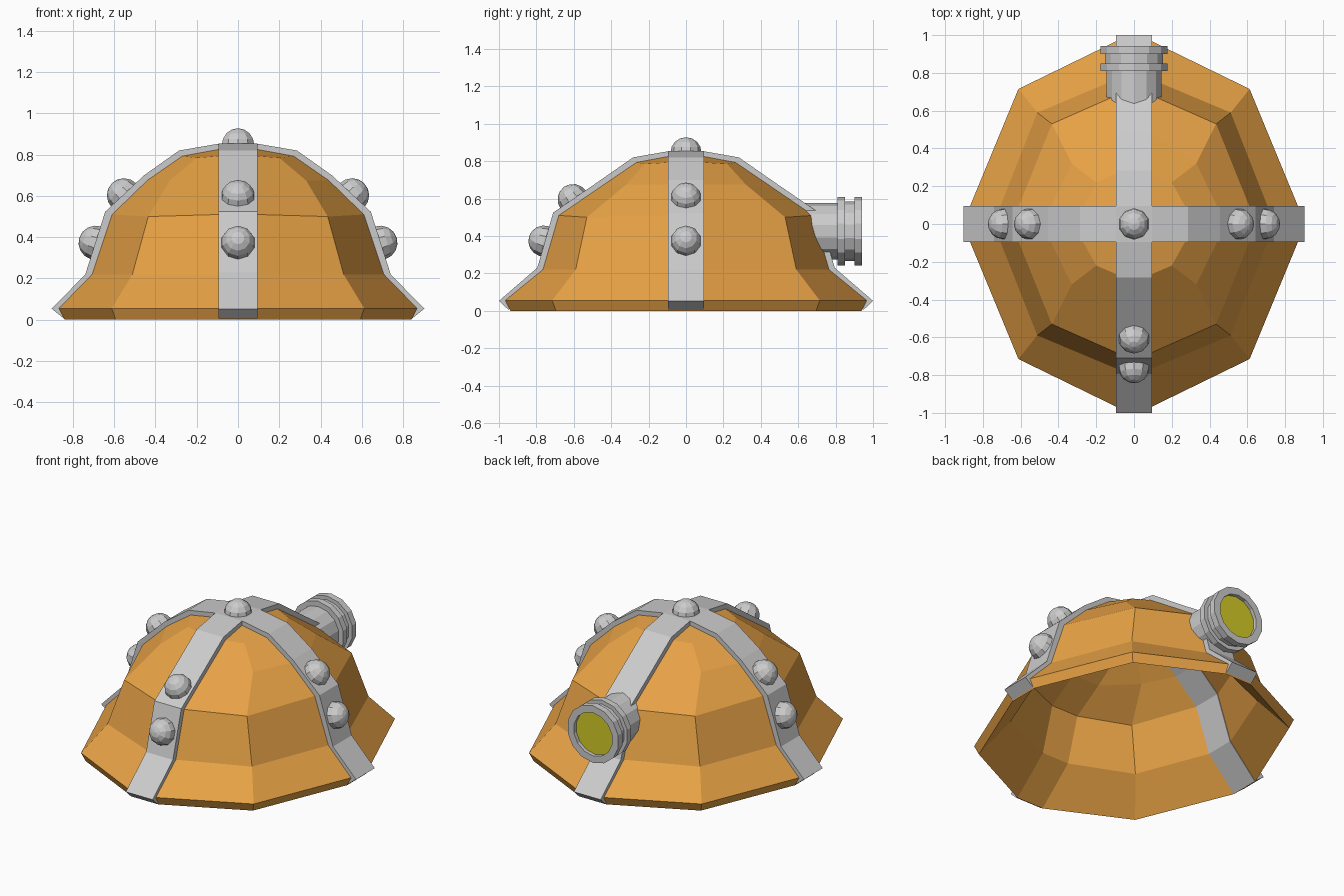
import bpy, bmesh, math
from mathutils import Vector

if "Cube" in bpy.data.objects:
    bpy.data.objects.remove(bpy.data.objects["Cube"])

W = 0.095  # half width of a strap
# dome levels: x reach, corner x, corner y, y reach, z at x, corner and y, inner offset (radial, down)
LEVELS = [
    (0.868, 0.612, 0.715, 0.967, 0.055, 0.055, 0.055, 0.028, 0.055),
    (0.707, 0.512, 0.590, 0.765, 0.220, 0.220, 0.220, 0.055, 0.020),
    (0.610, 0.435, 0.530, 0.680, 0.510, 0.500, 0.510, 0.055, 0.030),
    (0.440, 0.330, 0.320, 0.475, 0.675, 0.675, 0.650, 0.040, 0.050),
    (0.270, 0.200, 0.220, 0.265, 0.793, 0.785, 0.793, 0.020, 0.055),
]
CAP_Z = 0.825


def material(name, color):
    m = bpy.data.materials.new(name)
    m.diffuse_color = (*color, 1)
    m.use_nodes = True
    m.node_tree.nodes["Principled BSDF"].inputs["Base Color"].default_value = m.diffuse_color
    return m


def finish(name, bm, mat=None):
    bmesh.ops.recalc_face_normals(bm, faces=bm.faces[:])
    me = bpy.data.meshes.new(name)
    bm.to_mesh(me)
    bm.free()
    ob = bpy.data.objects.new(name, me)
    bpy.context.collection.objects.link(ob)
    if mat:
        me.materials.append(mat)
    return ob


def ring(level, inner):
    ax, cx, cy, ay, zx, zc, zy, dr, dz = level
    if inner:
        ax, ay, cx, cy = ax - dr, ay - dr, cx - dr * 0.7, cy - dr * 0.7
        zx, zc, zy = zx - dz, zc - dz, zy - dz
    q = [(ax, W, zx), (cx, cy, zc), (W, ay, zy)]
    mx = [(-x, y, z) for x, y, z in reversed(q)]
    return q + mx + [(-x, -y, z) for x, y, z in q] + [(-x, -y, z) for x, y, z in mx]


# Helmet shell: outer and inner skin joined at the rim
orange = material("orange", (0.8, 0.36, 0.06))
bm = bmesh.new()
rims = []
for inner in (False, True):
    rows = [[bm.verts.new(p) for p in ring(l, inner)] for l in LEVELS]
    for a, b in zip(rows, rows[1:]):
        for i in range(12):
            j = (i + 1) % 12
            bm.faces.new((a[i], a[j], b[j], b[i]))
    zc = CAP_Z - (0.06 if inner else 0)
    cap = [bm.verts.new((sx * W, sy * W, zc)) for sx, sy in ((1, 1), (-1, 1), (-1, -1), (1, -1))]
    top = rows[-1]
    for k in range(4):
        i = 3 * k
        bm.faces.new((top[i], top[i + 1], top[i + 2], cap[k]))
        bm.faces.new((top[i + 2], top[(i + 3) % 12], cap[(k + 1) % 4], cap[k]))
    bm.faces.new(cap)
    rims.append(rows[0])
for i in range(12):
    j = (i + 1) % 12
    bm.faces.new((rims[0][i], rims[0][j], rims[1][j], rims[1][i]))
finish("helmet_shell", bm, orange)


# Straps: solid bands following the shell section over the top
def strap(name, axis, outer, sink):
    inner = []
    for l in LEVELS:
        r, z = (l[0], l[4]) if axis == 0 else (l[3], l[6])
        inner.append((r - l[7] - sink, max(z - l[8] - sink * 0.5, 0)))
    inner.append((W, CAP_Z - 0.06 - sink))
    outer = outer + [(-r, z) for r, z in reversed(outer)]
    inner = inner + [(-r, z) for r, z in reversed(inner)]
    bm = bmesh.new()

    def pair(r, z):
        return [bm.verts.new((r, s * W, z) if axis == 0 else (s * W, r, z)) for s in (-1, 1)]
    o = [pair(*p) for p in outer]
    n = [pair(*p) for p in inner]
    for i in range(len(o) - 1):
        a, b, c, d = o[i], o[i + 1], n[i + 1], n[i]
        bm.faces.new((a[0], a[1], b[1], b[0]))
        bm.faces.new((d[0], d[1], c[1], c[0]))
        for s in (0, 1):
            bm.faces.new((a[s], b[s], c[s], d[s]))
    for e in (0, -1):
        bm.faces.new((o[e][0], o[e][1], n[e][1], n[e][0]))
    finish(name, bm)


strap("side_strap", 0, [(0.903, 0.053), (0.74, 0.22), (0.644, 0.523),
                        (0.455, 0.70), (0.286, 0.82), (W, 0.853)], 0.004)
strap("front_back_strap", 1, [(1.0, 0.053), (0.795, 0.23), (0.71, 0.525),
                              (0.49, 0.676), (0.283, 0.82), (W, 0.853)], -0.01)


# Domed bolts, poles facing outward
def bolt(name, loc, normal):
    bpy.ops.mesh.primitive_uv_sphere_add(segments=10, ring_count=8, radius=0.083, location=loc)
    ob = bpy.context.object
    ob.name = name
    ob.rotation_euler = Vector(normal).to_track_quat('Z', 'Y').to_euler()


bolt("top_bolt", (0, 0, 0.845), (0, 0, 1))
for s, side in ((-1, "left"), (1, "right")):
    bolt(side + "_upper_bolt", (s * 0.553, 0, 0.603), (s * 0.7, 0, 0.7))
    bolt(side + "_lower_bolt", (s * 0.69, 0, 0.373), (s * 0.95, 0, 0.3))
bolt("front_upper_bolt", (0, -0.604, 0.595), (0, -0.57, 0.82))
bolt("front_lower_bolt", (0, -0.76, 0.373), (0, -0.95, 0.3))


# Lamp: turned profile about the y axis (radius, y)
def lathe(name, profile, mat=None, sides=14, z0=0.425):
    bm = bmesh.new()
    rows = [[bm.verts.new((r * math.cos(t), y, z0 + r * math.sin(t)))
             for t in (2 * math.pi * (i + 0.5) / sides for i in range(sides))] for r, y in profile]
    for a, b in zip(rows, rows[1:]):
        for i in range(sides):
            j = (i + 1) % sides
            bm.faces.new((a[i], a[j], b[j], b[i]))
    bm.faces.new(rows[0])
    bm.faces.new(rows[-1])
    finish(name, bm, mat)


lathe("lamp_housing", [(0.15, 0.60), (0.15, 0.81), (0.183, 0.81), (0.183, 0.85), (0.158, 0.85),
                       (0.158, 0.90), (0.183, 0.90), (0.183, 0.942), (0.138, 0.942), (0.138, 0.915)])
lathe("lamp_lens", [(0.137, 0.90), (0.137, 0.92)], material("yellow", (0.65, 0.6, 0.02)))
